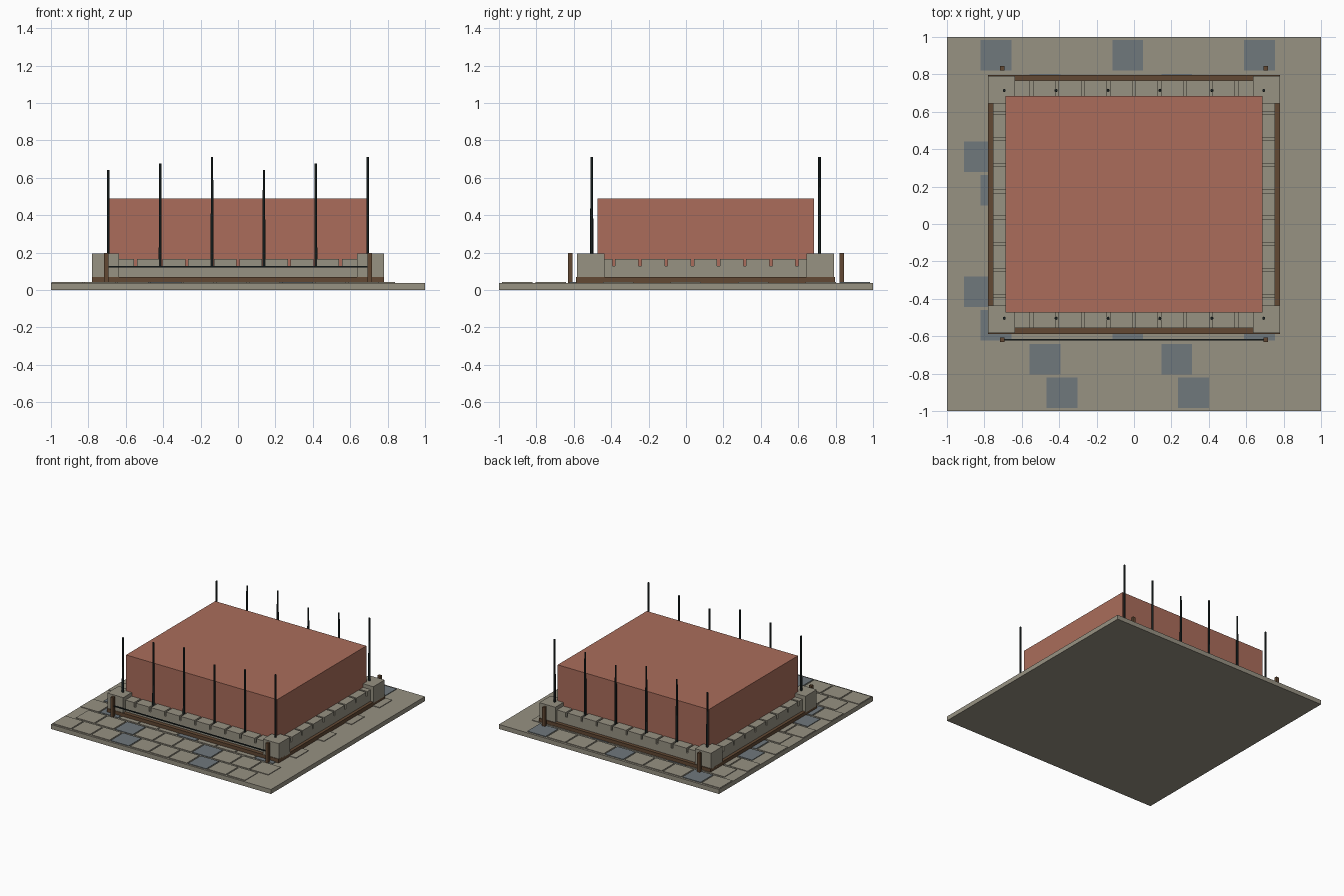
import bpy
import bmesh
from mathutils import Matrix, Vector

cube = bpy.data.objects.get("Cube")
if cube:
    bpy.data.objects.remove(cube, do_unlink=True)


def material(name, r, g, b):
    m = bpy.data.materials.new(name)
    m.use_nodes = True
    m.diffuse_color = (r, g, b, 1)
    m.node_tree.nodes["Principled BSDF"].inputs["Base Color"].default_value = (r, g, b, 1)
    return m


STONE = material("warm grey stone", .31, .287, .225)
SLATE = material("blue slate", .162, .188, .202)
CLAY = material("red clay", .405, .152, .104)
WOOD = material("dark wood", .122, .066, .034)
IRON = material("dark iron", .014, .022, .022)


def add_box(bm, lo, hi, mat_index=0):
    lo, hi = Vector(lo), Vector(hi)
    fit = Matrix.Translation((lo + hi) / 2) @ Matrix.Diagonal((*(hi - lo), 1))
    made = bmesh.ops.create_cube(bm, size=1, matrix=fit)
    for f in {f for v in made["verts"] for f in v.link_faces}:
        f.material_index = mat_index


def finish(name, bm, *mats):
    mesh = bpy.data.meshes.new(name)
    bm.to_mesh(mesh)
    bm.free()
    for m in mats:
        mesh.materials.append(m)
    obj = bpy.data.objects.new(name, mesh)
    bpy.context.collection.objects.link(obj)
    return obj


def boxes(name, mat, *spans):
    bm = bmesh.new()
    for lo, hi in spans:
        add_box(bm, lo, hi)
    return finish(name, bm, mat)


GROUND = .037
FRONT, BACK, MID = -.583, .79, .104     # depth of the walled block

# Ground slab
boxes("ground_slab", STONE, ((-1, -1, 0), (1, 1, GROUND)))

# Paving in running bond, with slate stones on a diagonal
bm = bmesh.new()
for row in range(11):
    y = -.985 + row * .1805
    start = -.91 if row % 2 else -.996
    for k in range(10):
        x = start + k * .176
        add_box(bm, (x, y, GROUND - .01), (x + .165, y + .163, .042),
                1 if (k + row) % 4 == 3 else 0)
finish("paving_stones", bm, STONE, SLATE)

# Wooden plinth under the wall
boxes("wood_plinth", WOOD, ((-.78, FRONT - .004, GROUND), (.78, BACK + .007, .07)))

# Lower wall course
boxes("lower_wall", STONE, ((-.755, -.555, .06), (.755, .768, .128)))

# Spaced cap stones on all four sides
bm = bmesh.new()
GAP = .0075
for i in range(10):
    x = (i - 5) * .137
    for y0, y1 in ((-.555, -.45), (.66, .768)):
        add_box(bm, (x + GAP, y0, .128), (x + .137 - GAP, y1, .165))
for i in range(9):
    y = MID + (i - 4.5) * .14
    for x0, x1 in ((-.755, -.67), (.67, .755)):
        add_box(bm, (x0, y + GAP, .128), (x1, y + .14 - GAP, .165))
finish("cap_stones", bm, STONE)

# Corner piers
boxes("corner_piers", STONE, *[
    ((x, y, .06), (x + .145, y + .147, .195))
    for x in (-.78, .635) for y in (FRONT, BACK - .147)])

# Main block
boxes("main_block", CLAY, ((-.687, -.472, .06), (.687, .685, .49)))

# Iron rods in three repeating heights
bm = bmesh.new()
for i in range(6):
    top = (.643, .677, .71)[i % 3]
    x = (i - 2.5) * .2775
    for y in (-.504, .714):
        place = Matrix.Translation((x, y, (top + .12) / 2))
        bmesh.ops.create_cone(bm, cap_ends=True, segments=6, radius1=.009,
                              radius2=.007, depth=top - .12, matrix=place)
finish("iron_rods", bm, IRON)

# Fence posts and front rail
boxes("fence_posts", WOOD, *[
    ((x - .012, y - .012, GROUND), (x + .012, y + .012, .197))
    for x in (-.704, .704) for y in (-.62, .832)])
boxes("front_rail", IRON, ((-.704, -.624, .121), (.704, -.616, .129)))
